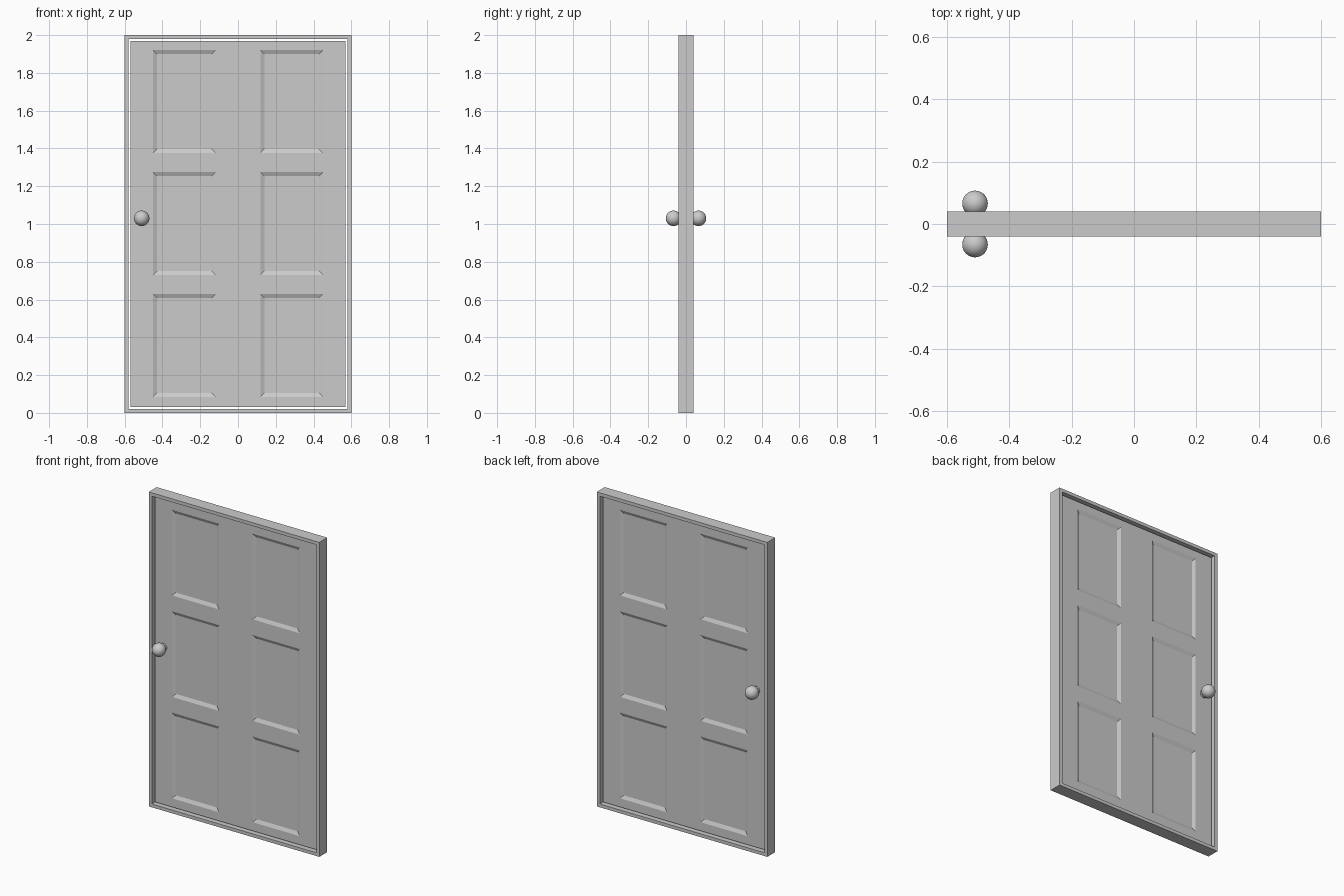
import bpy, bmesh
from math import radians
from mathutils import Vector, Matrix

if "Cube" in bpy.data.objects:
    bpy.data.objects.remove(bpy.data.objects["Cube"])

W, H, D = 1.2, 2.0, 0.08      # outer door size
RIM = 0.03                    # width of the frame border
LEAF_D = 0.045                # leaf thickness, recessed inside the frame
KNOB = Vector((-0.51, 0, 1.03))


def finish(bm, name, smooth=False):
    bmesh.ops.recalc_face_normals(bm, faces=bm.faces)
    mesh = bpy.data.meshes.new(name)
    bm.to_mesh(mesh)
    bm.free()
    obj = bpy.data.objects.new(name, mesh)
    bpy.context.collection.objects.link(obj)
    if smooth:
        bpy.ops.object.select_all(action='DESELECT')
        obj.select_set(True)
        bpy.context.view_layer.objects.active = obj
        bpy.ops.object.shade_smooth_by_angle(angle=radians(40))
    return obj


def box(w, d, h):
    bm = bmesh.new()
    bmesh.ops.create_cube(bm, size=1, matrix=Matrix.Translation((0, 0, H / 2))
                          @ Matrix.Diagonal((w, d, h, 1)))
    bm.normal_update()
    return bm


def broad_faces(bm):
    return [f for f in bm.faces if abs(f.normal.y) > 0.9]


# Frame: box opened through from front to back
bm = box(W, D, H)
holes = broad_faces(bm)
bmesh.ops.inset_individual(bm, faces=holes, thickness=RIM)
rim_edges = [e for f in holes for e in f.edges]
bmesh.ops.delete(bm, geom=holes, context='FACES_ONLY')
bmesh.ops.bridge_loops(bm, edges=rim_edges)
finish(bm, "door_frame")

# Leaf: six sunken panels with sloped borders on each side
columns = [(-0.45, -0.118), (0.118, 0.45)]
rows = [(0.085, 0.63), (0.73, 1.275), (1.375, 1.92)]
bm = box(W - 2 * RIM, LEAF_D, H - 2 * RIM)
cuts = [((x, 0, 0), (1, 0, 0)) for c in columns for x in c]
cuts += [((0, 0, z), (0, 0, 1)) for r in rows for z in r]
for co, no in cuts:
    bmesh.ops.bisect_plane(bm, geom=bm.verts[:] + bm.edges[:] + bm.faces[:],
                           plane_co=co, plane_no=no)
bm.normal_update()


def in_panel(f):
    c = f.calc_center_median()
    return (any(a < c.x < b for a, b in columns)
            and any(a < c.z < b for a, b in rows))


panels = [f for f in broad_faces(bm) if in_panel(f)]
bmesh.ops.inset_individual(bm, faces=panels, thickness=0.03, depth=-0.01)
finish(bm, "door_leaf")

# Knobs: a ball on each side, joined by a spindle through the leaf
for side, name in ((-1, "front_knob"), (1, "back_knob")):
    bm = bmesh.new()
    bmesh.ops.create_uvsphere(bm, u_segments=32, v_segments=16, radius=0.041,
                              matrix=Matrix.Translation(KNOB + Vector((0, side * 0.066, 0))))
    finish(bm, name, smooth=True)

bm = bmesh.new()
bmesh.ops.create_cone(bm, cap_ends=True, segments=32, radius1=0.025, radius2=0.025,
                      depth=0.12, matrix=Matrix.Translation(KNOB)
                      @ Matrix.Rotation(radians(90), 4, 'X'))
finish(bm, "knob_spindle", smooth=True)
